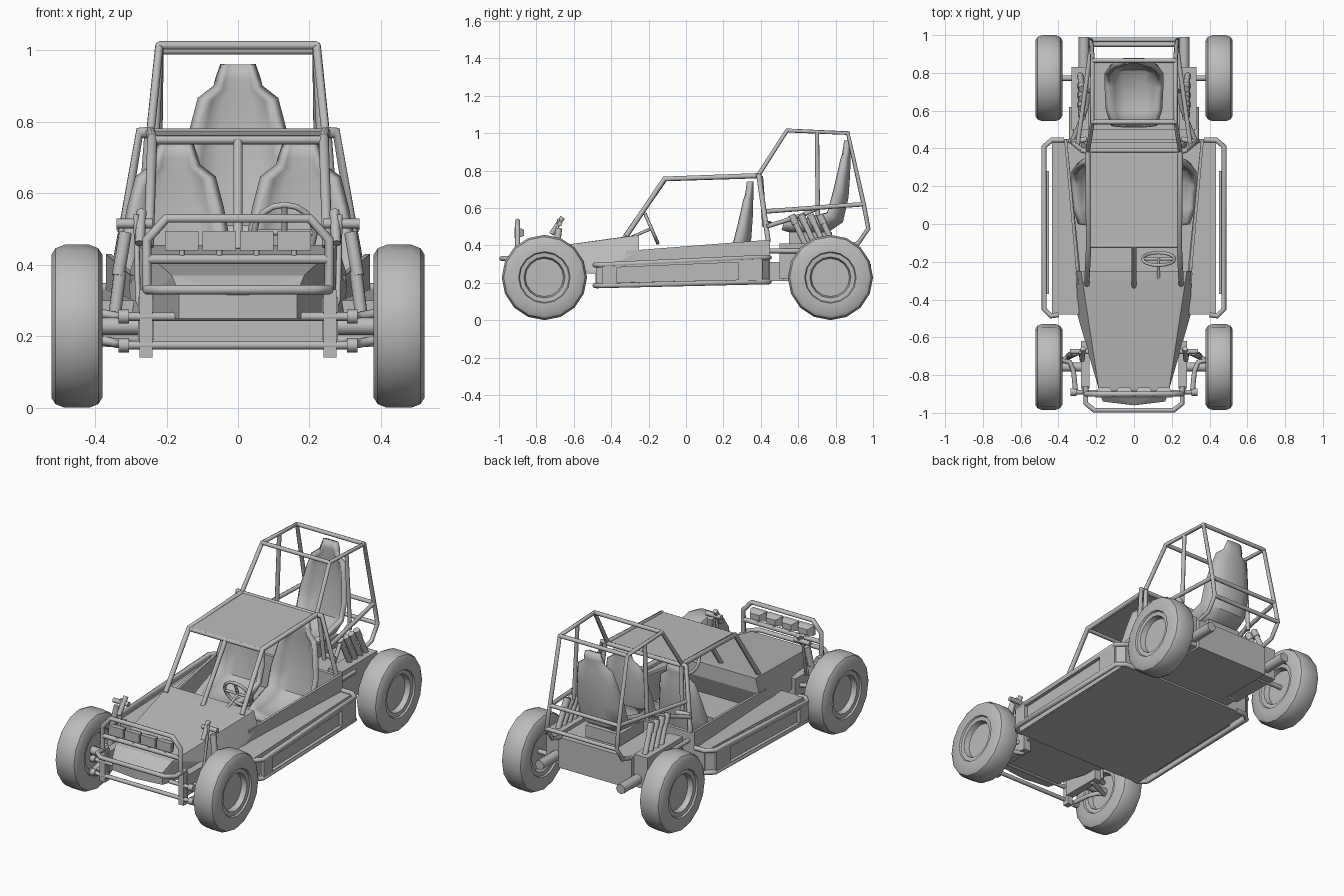
import bpy, bmesh, math
from mathutils import Vector

if "Cube" in bpy.data.objects:
    bpy.data.objects.remove(bpy.data.objects["Cube"])

grey = bpy.data.materials.new("plain grey")
grey.diffuse_color = (0.5, 0.5, 0.5, 1)
grey.use_nodes = True
grey.node_tree.nodes["Principled BSDF"].inputs["Base Color"].default_value = grey.diffuse_color


def add(name, bm, angle=None):
    bmesh.ops.recalc_face_normals(bm, faces=bm.faces)
    me = bpy.data.meshes.new(name)
    bm.to_mesh(me)
    bm.free()
    ob = bpy.data.objects.new(name, me)
    bpy.context.collection.objects.link(ob)
    return finish(ob, angle)


def select(ob):
    bpy.ops.object.select_all(action='DESELECT')
    ob.select_set(True)
    bpy.context.view_layer.objects.active = ob


def finish(ob, angle=None):
    ob.data.materials.clear()
    ob.data.materials.append(grey)
    if angle:
        select(ob)
        bpy.ops.object.shade_smooth_by_angle(angle=math.radians(angle))
    return ob


def hull(name, groups, mirror=False):
    """Convex solids from corner points, optionally mirrored in x."""
    bm = bmesh.new()
    for pts in groups:
        for s in ((1, -1) if mirror else (1,)):
            vs = [bm.verts.new((s * p[0], p[1], p[2])) for p in pts]
            r = bmesh.ops.convex_hull(bm, input=vs)
            junk = [g for g in r['geom_interior'] if isinstance(g, bmesh.types.BMVert)]
            bmesh.ops.delete(bm, geom=junk, context='VERTS')
    bmesh.ops.dissolve_limit(bm, angle_limit=0.01, verts=bm.verts, edges=bm.edges)
    return add(name, bm)


def box(x0, x1, y0, y1, z0, z1):
    return [(x, y, z) for x in (x0, x1) for y in (y0, y1) for z in (z0, z1)]


def sym(pts):
    return [(s * x, y, z) for x, y, z in pts for s in (1, -1)]


def tubes(name, paths, r, mirror=False, cyclic=False):
    cu = bpy.data.curves.new(name, 'CURVE')
    cu.dimensions = '3D'
    cu.bevel_depth, cu.bevel_resolution, cu.use_fill_caps = r, 2, True
    for path in paths:
        for s in ((1, -1) if mirror else (1,)):
            sp = cu.splines.new('POLY')
            sp.points.add(len(path) - 1)
            for q, p in zip(sp.points, path):
                q.co = (s * p[0], p[1], p[2], 1)
            sp.use_cyclic_u = cyclic
    tmp = bpy.data.objects.new(name, cu)
    bpy.context.collection.objects.link(tmp)
    select(tmp)
    bpy.ops.object.convert(target='MESH')
    return finish(bpy.context.view_layer.objects.active, 50)


# wheels: lathed tyre and recessed rim
R = 0.228
prof = [(.03, 0), (.03, .102), (.06, .11), (.062, .133), (.0715, .138), (.0715, .2), (.06, .218), (.035, R)]
prof = prof + [(-a, b) for a, b in reversed(prof)]
for wname, wy in (("front", -.757), ("rear", .772)):
    for side, sx in (("right", 1), ("left", -1)):
        bm = bmesh.new()
        vs = [bm.verts.new((sx * .451 + a, wy, R - b)) for a, b in prof]
        es = [bm.edges.new(p) for p in zip(vs, vs[1:])]
        bmesh.ops.spin(bm, geom=vs + es, cent=(sx * .451, wy, R), axis=(1, 0, 0),
                       angle=2 * math.pi, steps=16, use_duplicate=False)
        bmesh.ops.remove_doubles(bm, verts=bm.verts, dist=1e-4)
        add(f"{wname}_{side}_wheel", bm, 35)

# tub: floor, side pods, side walls and bulkheads
hull("floor", [sym([(.43, -.48, .17), (.43, -.48, .2), (.43, .45, .2), (.43, .45, .225)])])
hull("side_pod", [[(.31, -.48, .175), (.435, -.48, .175), (.29, -.48, .3), (.435, -.48, .3),
                   (.36, .45, .205), (.435, .45, .205), (.36, .45, .33), (.435, .45, .33)]], True)
hull("side_wall", [[(x + d, y, z) for x, y, z in
                    ((.30, -.32, .2), (.30, -.24, .37), (.30, -.32, .37), (.37, .45, .2), (.37, .45, .43))
                    for d in (-.015, 0)]], True)
hull("bulkhead", [box(-.365, .365, .43, .45, .2, .42), box(-.3, .3, -.485, -.46, .172, .26)])

# hood and nose
hull("hood", [sym([(.165, -.94, .32), (.165, -.94, .25), (.185, -.88, .37),
                   (.25, -.3, .45), (.305, -.25, .37), (.30, -.48, .25), (.28, -.25, .455), (.30, -.3, .25)])
              + [(0, -.96, .315), (0, -.96, .25)]])
hull("front_side_block", [box(.235, .28, -.87, -.62, .19, .31)], True)


# side guards: rails, plate with a sunken panel
def rail(z0, z1):
    return [(.37, .445, z1), (.435, .445, z1), (.476, .41, z1), (.476, -.45, z0), (.44, -.487, z0), (.40, -.48, z0)]


def strip(y0, y1, f0, f1, x0, x1):
    """Part of the guard plate between height fractions f0 and f1."""
    lo, hi = (lambda y: .185 + .022 * (y + .45)), (lambda y: .295 + .045 * (y + .45))
    return [(x, y, lo(y) + f * (hi(y) - lo(y))) for x in (x0, x1) for y in (y0, y1) for f in (f0, f1)]


tubes("side_rail", [rail(.185, .205), rail(.295, .335)], .014, True)
hull("side_guard", [strip(-.45, .41, 0, .12, .464, .486), strip(-.45, .41, .85, 1, .464, .486),
                    strip(-.45, -.37, .12, .85, .464, .486), strip(.28, .41, .12, .85, .464, .486),
                    strip(-.37, .28, .12, .85, .45, .466),
                    [(x, y, z) for x, y in ((.476, .41), (.47, .4), (.435, .445), (.43, .435)) for z in (.205, .335)]],
     True)

# front roll cage and roof
A, B = (.24, -.115, .755), (.245, .385, .772)
tubes("cabin_cage", [[(.25, -.32, .45), A, B], [B, (.275, .39, .772), (.335, .44, .42)],
                     [(.33, .43, .515), (.25, .45, .515)]], .014, True)
tubes("cabin_cross_bar", [[(-.24, -.115, .75), (.24, -.115, .75)], [(-.275, .39, .768), (.275, .39, .768)],
                          [(0, -.115, .75), (0, -.33, .44)]], .013)
hull("roof", [sym([(.245, -.12, .751), (.245, -.12, .761), (.245, .385, .764), (.245, .385, .774)])])

# rear roll cage
T1, T2, M, N = (.22, .54, 1.014), (.22, .865, 1.0), (.225, .95, .62), (.23, .975, .49)
tubes("rear_cage", [[B, T1, T2, M, N, (.23, .92, .41), (.23, .84, .39)],
                    [(.22, .70, 1.005), (.24, .705, .56)],
                    [(.30, .41, .58), M], [(.33, .43, .5), (.25, .62, .56), (.24, .705, .6)],
                    [(.25, .40, .77), (.27, .42, .5)]], .012, True)
tubes("rear_cross_bar", [[(-p[0], p[1], p[2]), p] for p in (T1, T2, M, N)], .012)

# bucket seats: lofted U sections, thickened
spine = [(.52, .51, .10, .02), (.60, .485, .125, .05), (.74, .49, .13, .08), (.815, .54, .13, .07),
         (.84, .66, .132, .06), (.848, .78, .112, .04), (.85, .86, .092, .025), (.85, .89, .05, .015),
         (.85, .92, .046, .01), (.85, .96, .034, .005)]


def seat(name, x, dy, dz):
    bm = bmesh.new()
    rows = []
    for i, (y, z, w, wing) in enumerate(spine):
        a, b = spine[max(i - 1, 0)], spine[min(i + 1, len(spine) - 1)]
        t = Vector((b[0] - a[0], b[1] - a[1])).normalized()
        rows.append([bm.verts.new((x + u * w, y + dy - t.y * h * wing, z + dz + t.x * h * wing))
                     for u, h in ((-1, 1), (-.8, .35), (-.45, 0), (.45, 0), (.8, .35), (1, 1))])
    for p, q in zip(rows, rows[1:]):
        for j in range(5):
            bm.faces.new((p[j], p[j + 1], q[j + 1], q[j]))
    ob = add(name, bm, 35)
    m = ob.modifiers.new("shell", 'SOLIDIFY')
    m.thickness, m.offset = .03, (-1 if ob.data.polygons[2].normal.z > 0 else 1)


seat("rear_seat", 0, 0, 0)
seat("right_seat", .175, -.52, -.22)
seat("left_seat", -.175, -.52, -.22)
hull("rear_seat_base", [box(-.11, .11, .55, .78, .40, .47)])
hull("front_seat_base", [box(.08, .27, .03, .26, .2, .25)], True)

# steering wheel and column
c, ax = Vector((.13, -.185, .49)), Vector((0, .92, .4)).normalized()
rot = Vector((0, 0, 1)).rotation_difference(ax).to_matrix()
ring = [c + rot @ Vector((.085 * math.cos(k * math.pi / 8), .085 * math.sin(k * math.pi / 8), 0)) for k in range(16)]
tubes("steering_wheel", [ring], .009, cyclic=True)
tubes("steering_column", [[c, c - ax * .16], [ring[0], c, ring[8]], [c, ring[12]]], .008)

# bull bar with lamp row
tubes("bull_bar", [[(-.255, -.86, .33), (-.255, -.95, .33), (-.21, -.986, .33), (.21, -.986, .33),
                    (.255, -.95, .33), (.255, -.86, .33)],
                   [(-.255, -.9, .33), (-.255, -.9, .47), (-.2, -.9, .53), (.2, -.9, .53),
                    (.255, -.9, .47), (.255, -.9, .33)],
                   [(-.255, -.9, .415), (.255, -.9, .415)]], .0135)
hull("lamp", [[(x + s * w, y, .467 + t * h) for s in (-1, 1) for t in (-1, 1)
               for y, w, h in ((-.918, .047, .027), (-.895, .047, .027), (-.865, .03, .016))]
              for x in (-.157, -.052, .052, .157)])
tubes("lamp_foot", [[(x, -.9, .415), (x, -.9, .45)] for x in (-.157, -.052, .052, .157)], .008)

# front suspension
hull("front_post", [box(.24, .275, -.9, -.86, .14, .33)], True)
tubes("front_beam", [[(-.33, -.89, z), (.33, -.89, z)] for z in (.175, .255)], .012)
tubes("front_joint", [[(.305, -.89, z), (.335, -.89, z)] for z in (.175, .255)], .02, True)
tubes("front_arm", [[(.31, -.88, z), (.32, -.78, z), (.34, -.73, z), (.39, -.72, z + .01)] for z in (.18, .255)]
      + [[(.25, -.66, z), (.38, -.72, z)] for z in (.19, .255)], .013, True)
tubes("front_axle", [[(.24, -.757, R), (.43, -.757, R)]], .025, True)
tubes("front_shock", [[(.345, -.7, .26), (.33, -.69, .38)], [(.335, -.695, .37), (.315, -.68, .49)]], .018, True)
tubes("front_shock_mount", [[(.24, -.675, .515), (.34, -.675, .515)], [(.27, -.66, .55), (.275, -.72, .46)]], .014, True)
tubes("front_tower", [[(.285, -.68, .54), (.28, -.72, .3), (.255, -.76, .25)]], .008, True)

# engine block, axle, exhausts and intake pipes
hull("engine_box", [box(-.24, .24, .5, .85, .21, .39)])
hull("engine_side", [box(.24, .33, .5, .83, .22, .41)], True)
hull("engine_link", [box(-.3, .3, .44, .52, .21, .31)])
tubes("rear_axle", [[(-.43, .772, R), (.43, .772, R)]], .014)
tubes("exhaust", [[(.265, .8, .27), (.265, .99, .27)]], .029, True)
tubes("rear_link", [[(.33, .44, .37), (.33, .62, .37)]], .013, True)
tubes("intake_pipe", [[(.285, y + .07, .4), (.275, y, .55)] for y in (.57, .62, .67, .72)], .016, True)
tubes("intake_cap", [[(.278, y + .016, .515), (.274, y - .006, .562)] for y in (.57, .62, .67, .72)], .02, True)
